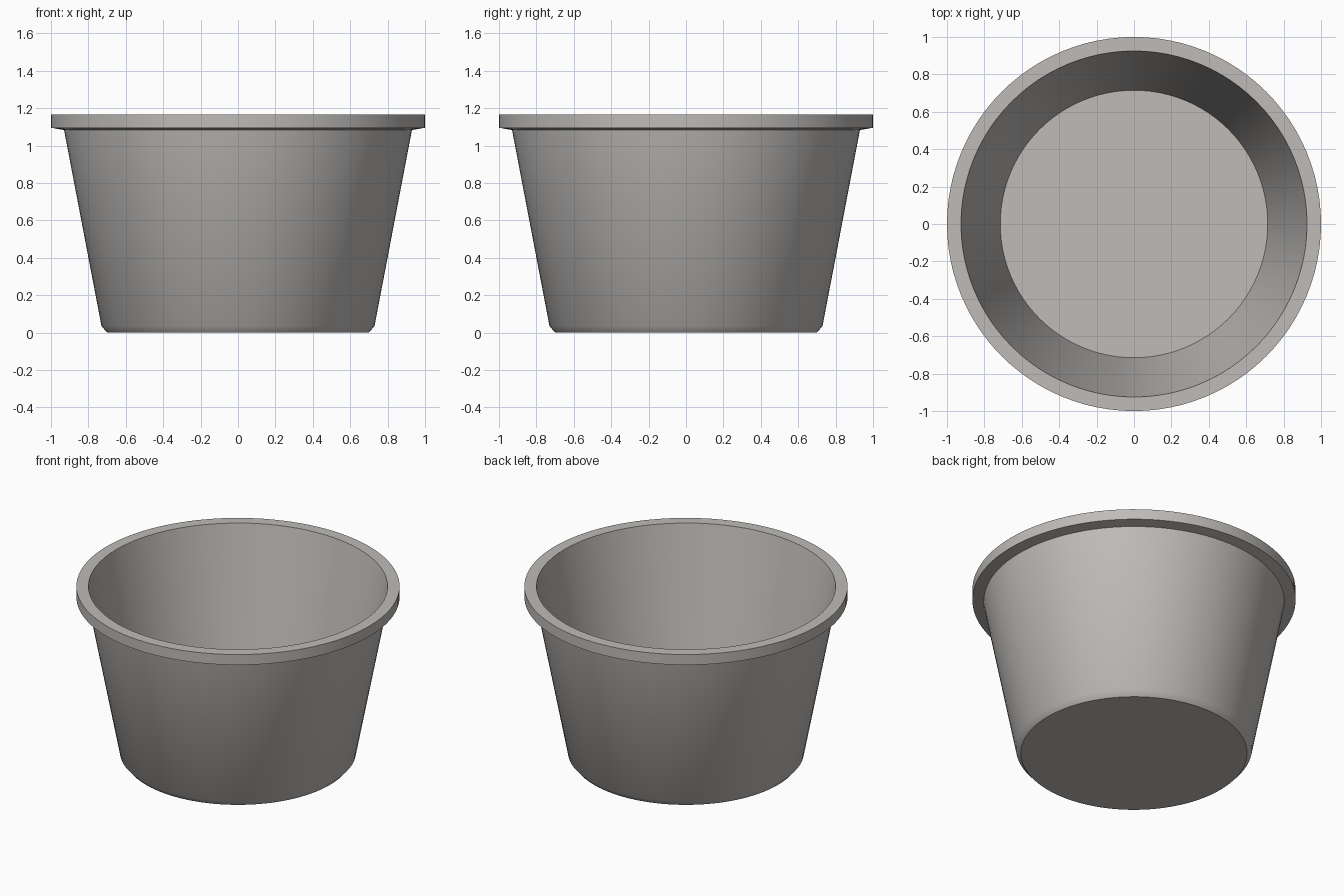
import bpy, bmesh, math

old = bpy.data.objects.get("Cube")
if old:
    bpy.data.objects.remove(old, do_unlink=True)

SEGMENTS = 96


def make_material(name, colour):
    mat = bpy.data.materials.new(name)
    mat.use_nodes = True
    mat.diffuse_color = colour
    mat.node_tree.nodes["Principled BSDF"].inputs["Base Color"].default_value = colour
    return mat


def lathe(name, profile, mat):
    """Spin a (radius, height) profile around z; radius 0 closes the ends."""
    bm = bmesh.new()
    verts = [bm.verts.new((r, 0, z)) for r, z in profile]
    edges = [bm.edges.new(pair) for pair in zip(verts, verts[1:])]
    bmesh.ops.spin(bm, geom=verts + edges, cent=(0, 0, 0), axis=(0, 0, 1),
                   angle=math.tau, steps=SEGMENTS, use_duplicate=False)
    bmesh.ops.remove_doubles(bm, verts=bm.verts, dist=0.0001)
    bmesh.ops.recalc_face_normals(bm, faces=bm.faces)
    mesh = bpy.data.meshes.new(name)
    bm.to_mesh(mesh)
    bm.free()
    mesh.materials.append(mat)
    obj = bpy.data.objects.new(name, mesh)
    bpy.context.collection.objects.link(obj)
    bpy.ops.object.select_all(action="DESELECT")
    obj.select_set(True)
    bpy.context.view_layer.objects.active = obj
    bpy.ops.object.shade_smooth_by_angle(angle=math.radians(40))
    return obj


grey = make_material("warm_grey", (0.52, 0.50, 0.48, 1))

# Tapered cup: chamfered foot, outer wall, flat lip, inner wall and floor
lathe("cup", [
    (0, 0), (0.70, 0), (0.73, 0.035),          # base and chamfer
    (0.93, 1.083), (1.0, 1.095), (1.0, 1.166),  # wall and lip
    (0.925, 1.166), (0.715, 0.04), (0, 0.04),   # inside
], grey)
